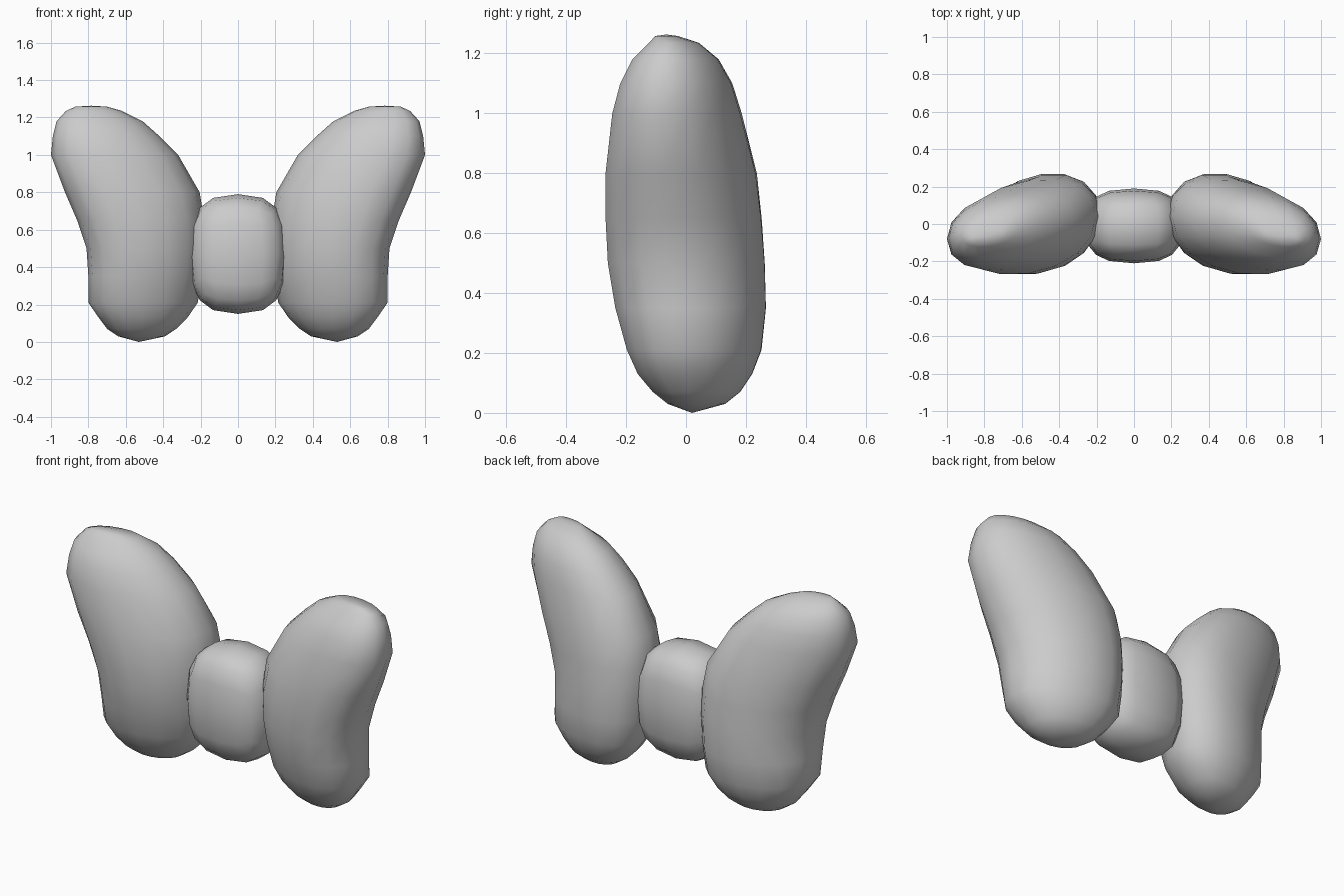
import bpy, bmesh
from math import sin, cos, pi, copysign

if "Cube" in bpy.data.objects:
    bpy.data.objects.remove(bpy.data.objects["Cube"])

SEG = 16
# wing cross-sections: z, inner x, outer x, front y, back y
RINGS = [
    (0.03, .39, .64, -.06, .13),
    (0.07, .33, .70, -.11, .18),
    (0.13, .27, .745, -.16, .22),
    (0.21, .215, .80, -.195, .25),
    (0.35, .195, .80, -.235, .266),
    (0.50, .18, .81, -.26, .262),
    (0.65, .18, .86, -.266, .25),
    (0.80, .205, .925, -.264, .232),
    (1.00, .32, 1.00, -.24, .18),
    (1.10, .42, .99, -.215, .15),
    (1.18, .51, .97, -.175, .105),
    (1.235, .62, .92, -.12, .04),
    (1.258, .70, .87, -.10, -.03),
]


def finish(bm, name):
    bmesh.ops.recalc_face_normals(bm, faces=bm.faces)
    for f in bm.faces:
        f.smooth = True
    mesh = bpy.data.meshes.new(name)
    bm.to_mesh(mesh)
    bm.free()
    ob = bpy.data.objects.new(name, mesh)
    bpy.context.collection.objects.link(ob)
    return ob


def power(v, e):
    return copysign(abs(v) ** e, v)


def wing(name, side):
    bm = bmesh.new()
    rings = []
    for z, x0, x1, y0, y1 in RINGS:
        cx, cy, a, b = (x0 + x1) / 2, (y0 + y1) / 2, (x1 - x0) / 2, (y1 - y0) / 2
        ring = []
        for i in range(SEG):
            t = 2 * pi * i / SEG
            dx = a * power(cos(t), 0.93)
            y = cy + b * power(sin(t), 0.93) - 0.15 * dx
            ring.append(bm.verts.new((side * (cx + dx), y, z)))
        rings.append(ring)
    for r, s in zip(rings, rings[1:]):
        for i in range(SEG):
            j = (i + 1) % SEG
            bm.faces.new((r[i], r[j], s[j], s[i]))
    # closed rounded ends
    for ring, co in ((rings[0], (side * .53, .02, 0)),
                     (rings[-1], (side * .785, -.065, 1.263))):
        pole = bm.verts.new(co)
        for i in range(SEG):
            bm.faces.new((ring[i], ring[(i + 1) % SEG], pole))
    return finish(bm, name)


# puffy bow loops
wing("right_bow_loop", 1)
wing("left_bow_loop", -1)

# rounded-box knot in the middle
bm = bmesh.new()
bmesh.ops.create_cube(bm, size=2)
bmesh.ops.subdivide_edges(bm, edges=bm.edges[:], cuts=3, use_grid_fill=True)
P = 2.7
for v in bm.verts:
    c = [sin(k * pi / 4) / sin(pi / 4) for k in v.co]
    n = sum(abs(k) ** P for k in c) ** (1 / P)
    v.co = (c[0] / n * .263, c[1] / n * .2 - .01, c[2] / n * .32 + .47)
finish(bm, "center_knot")
